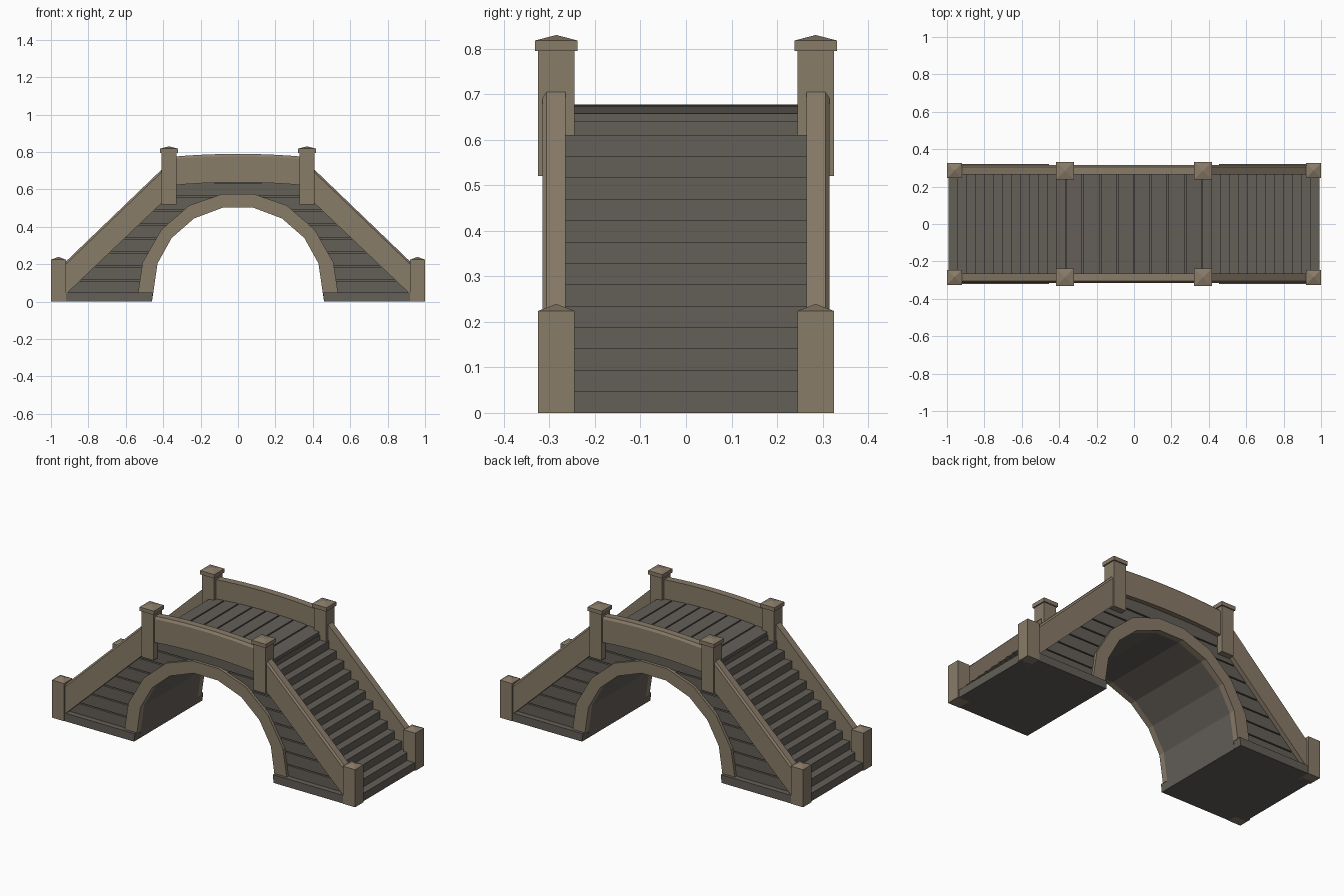
import bpy, bmesh

cube = bpy.data.objects.get("Cube")
if cube:
    bpy.data.objects.remove(cube, do_unlink=True)


def material(name, rgb):
    m = bpy.data.materials.new(name)
    m.use_nodes = True
    m.diffuse_color = (*rgb, 1)
    m.node_tree.nodes["Principled BSDF"].inputs["Base Color"].default_value = (*rgb, 1)
    return m


TAN = material("tan trim", (0.25, 0.2, 0.14))
GREY = material("grey boards", (0.125, 0.112, 0.096))


def finish(name, bm, mat):
    bmesh.ops.recalc_face_normals(bm, faces=bm.faces)
    mesh = bpy.data.meshes.new(name)
    bm.to_mesh(mesh)
    bm.free()
    mesh.materials.append(mat)
    obj = bpy.data.objects.new(name, mesh)
    bpy.context.collection.objects.link(obj)
    return obj


def loft(bm, rings):
    """Skin a list of equal-length point rings and close both ends."""
    vs = [[bm.verts.new(p) for p in ring] for ring in rings]
    n = len(vs[0])
    for a, b in zip(vs, vs[1:]):
        for i in range(n):
            j = (i + 1) % n
            bm.faces.new((a[i], a[j], b[j], b[i]))
    bm.faces.new(vs[0])
    bm.faces.new(vs[-1])


def prism(bm, profile, y0, y1):
    """Extrude an x-z profile along y."""
    loft(bm, [[(x, y, z) for x, z in profile] for y in (y0, y1)])


def mirrored(half):
    """Complete a half profile, running from the outside to the middle."""
    return half + [(-x, z) for x, z in reversed(half)]


def lerp(points, z):
    """x on a polyline at height z."""
    for (xa, za), (xb, zb) in zip(points, points[1:]):
        if za <= z <= zb:
            return xa + (xb - xa) * (z - za) / (zb - za)
    return 0


ARCH_IN = [(0.46, 0), (0.43, 0.205), (0.355, 0.34), (0.235, 0.445), (0.08, 0.503)]
ARCH_OUT = [(0.535, 0.045), (0.51, 0.21), (0.41, 0.385), (0.26, 0.515), (0.085, 0.575)]
SLOPE = [(0.92, 0.04), (0.41, 0.53), (0.37, 0.64)]
RISE, RUN, STEPS = 0.047, 0.048, 13


def arch_z(x, ends, middle):
    """Gentle hump over the central span."""
    return middle - (middle - ends) * (x / 0.37) ** 2


# Core with stairs on both ends and the arched opening
stairs = []
for k in range(STEPS):
    x = 0.992 - k * RUN
    stairs += [(x, k * RISE), (x, (k + 1) * RISE)]
x = 0.992 - STEPS * RUN
stairs += [(x, STEPS * RISE), (x, 0.64), (0.15, 0.653)]
bm = bmesh.new()
prism(bm, mirrored(stairs) + list(reversed(mirrored(ARCH_IN))), -0.27, 0.27)
finish("stair_core", bm, GREY)

# Deck planks
edges = [-0.368, -0.275, -0.18, -0.09, 0, 0.09, 0.18, 0.275, 0.368]
bm = bmesh.new()
for a, b in zip(edges, edges[1:]):
    a, b = a + 0.004, b - 0.004
    za, zb = arch_z(a, 0.657, 0.678), arch_z(b, 0.657, 0.678)
    prism(bm, [(a, za - 0.03), (b, zb - 0.03), (b, zb), (a, za)], -0.268, 0.268)
finish("deck_planks", bm, GREY)

# Side boards between the arch and the stair rails
middle = [((a[0] + b[0]) / 2, (a[1] + b[1]) / 2) for a, b in zip(ARCH_IN, ARCH_OUT)]
bm = bmesh.new()
rows = 8
height = 0.6 / rows
for side in (-1, 1):
    for r in range(rows):
        z0 = 0.042 + r * height
        z1 = z0 + height - 0.007
        for s in (-1, 1):
            quad = [(lerp(middle, z0), z0), (lerp(SLOPE, z0), z0),
                    (lerp(SLOPE, z1) or 0.37, z1), (lerp(middle, z1), z1)]
            prism(bm, [(s * px, pz) for px, pz in quad], side * 0.265, side * 0.288)
finish("side_boards", bm, GREY)

# Plinths at the foot of each side wall
bm = bmesh.new()
for side in (-1, 1):
    for s in (-1, 1):
        foot = [(0.46, 0), (0.925, 0), (0.925, 0.048), (0.455, 0.048)]
        prism(bm, [(s * px, pz) for px, pz in foot], side * 0.26, side * 0.322)
finish("plinths", bm, GREY)

# Arch trim on each face
start = [(lerp(ARCH_IN, 0.045), 0.045)]
ring = mirrored(ARCH_OUT) + list(reversed(mirrored(start + ARCH_IN[1:])))
for name, side in (("front_arch_trim", -1), ("back_arch_trim", 1)):
    bm = bmesh.new()
    prism(bm, ring, side * 0.268, side * 0.305)
    finish(name, bm, TAN)


def rail(name, side, stations):
    """Sweep a rail with a chamfered outer top edge through (x, bottom, top)."""
    bm = bmesh.new()
    loft(bm, [[(x, side * 0.265, lo), (x, side * 0.315, lo), (x, side * 0.315, hi - 0.014),
               (x, side * 0.306, hi), (x, side * 0.265, hi)] for x, lo, hi in stations])
    finish(name, bm, TAN)


def square(x, y, half, z):
    return [(x + dx * half, y + dy * half, z)
            for dx, dy in ((-1, -1), (1, -1), (1, 1), (-1, 1))]


def post(name, x, y, sections):
    """Square post from (half width, height) sections ending in a low point."""
    bm = bmesh.new()
    loft(bm, [square(x, y, h, z) for h, z in sections])
    finish(name, bm, TAN)


# Rails and posts on both sides
for side, where in ((-1, "front"), (1, "back")):
    xs = [-0.35 + 0.7 * i / 8 for i in range(9)]
    rail(where + "_deck_rail", side,
         [(x, arch_z(x, 0.62, 0.638), arch_z(x, 0.773, 0.79)) for x in xs])
    for s, end in ((-1, "right"), (1, "left")):
        rail(f"{where}_{end}_stair_rail", side,
             [(s * 0.40, 0.535, 0.714), (s * 0.93, 0.03, 0.205)])
        post(f"{where}_{end}_deck_post", s * 0.369, side * 0.285,
             [(0.04, 0.52), (0.04, 0.795), (0.047, 0.795), (0.047, 0.818), (0.001, 0.83)])
        post(f"{where}_{end}_end_post", s * 0.96, side * 0.285,
             [(0.04, 0), (0.04, 0.224), (0.001, 0.239)])
